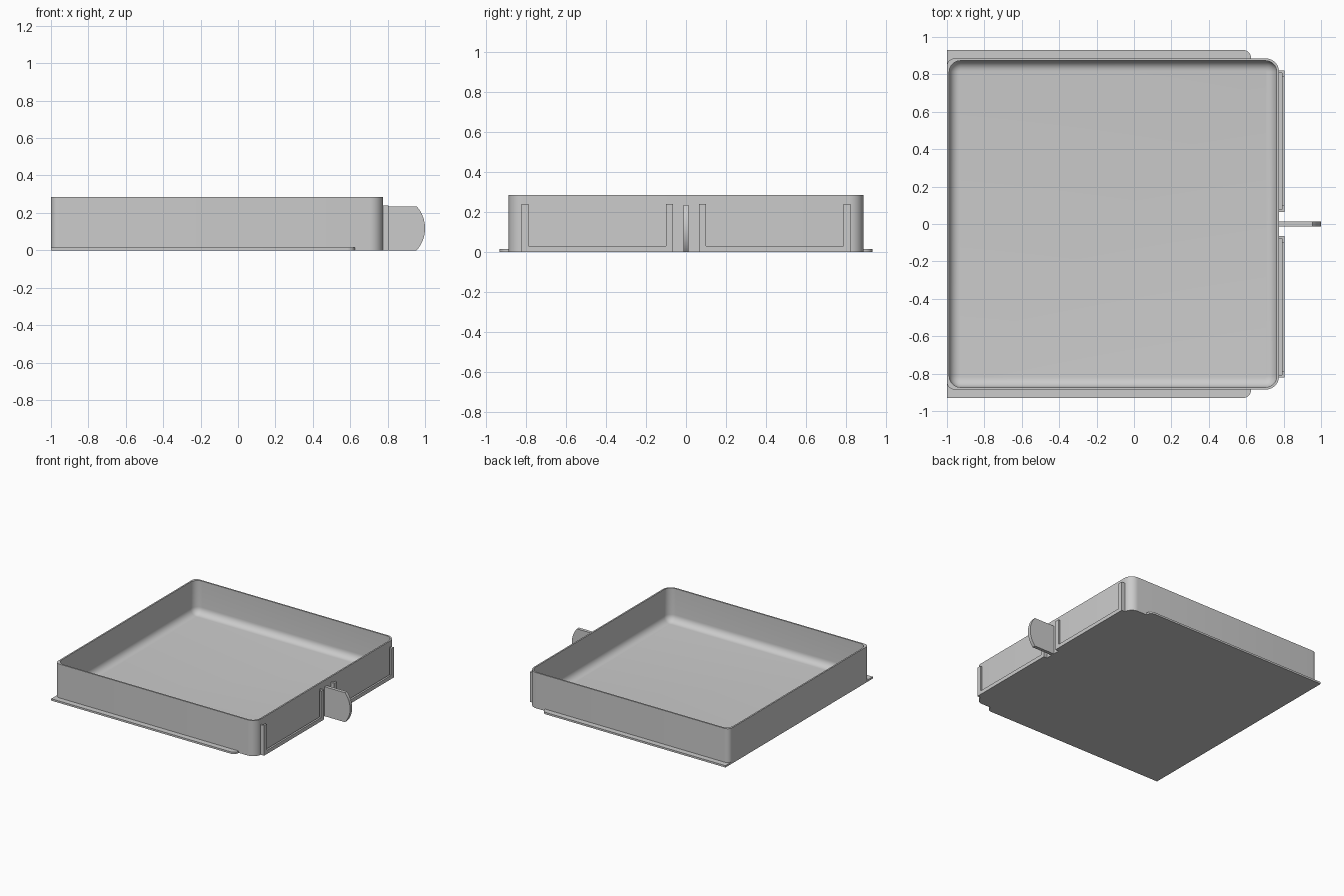
import bpy
import bmesh
from math import sin, cos, pi, radians, asin

if "Cube" in bpy.data.objects:
    bpy.data.objects.remove(bpy.data.objects["Cube"], do_unlink=True)

GREY = (0.6, 0.6, 0.6, 1.0)
mat = bpy.data.materials.new("light grey plastic")
mat.use_nodes = True
mat.diffuse_color = GREY
mat.node_tree.nodes["Principled BSDF"].inputs["Base Color"].default_value = GREY

# Main dimensions
BACK, FRONT, HALF, HEIGHT = -1.0, 0.775, 0.885, 0.285
WALL, FLOOR, COVE = 0.012, 0.02, 0.055


def finish(name, bm):
    bmesh.ops.recalc_face_normals(bm, faces=bm.faces)
    mesh = bpy.data.meshes.new(name)
    bm.to_mesh(mesh)
    bm.free()
    mesh.materials.append(mat)
    for poly in mesh.polygons:
        poly.use_smooth = True
    mesh.set_sharp_from_angle(angle=radians(32))
    obj = bpy.data.objects.new(name, mesh)
    bpy.context.collection.objects.link(obj)
    return obj


def arc(cx, cy, r, start, end, steps=8):
    angles = [start + (end - start) * i / steps for i in range(steps + 1)]
    return [(cx + r * cos(a), cy + r * sin(a)) for a in angles]


def prism(name, outline, to_3d, low, high):
    """Extrude a 2D outline between two depths."""
    bm = bmesh.new()
    a, b = [[bm.verts.new(to_3d(u, v, d)) for u, v in outline] for d in (low, high)]
    bm.faces.new(a)
    bm.faces.new(b)
    for i in range(len(a)):
        j = (i + 1) % len(a)
        bm.faces.new((a[i], a[j], b[j], b[i]))
    return finish(name, bm)


def box(name, x, y, z):
    rect = [(x[0], y[0]), (x[1], y[0]), (x[1], y[1]), (x[0], y[1])]
    return prism(name, rect, lambda u, v, d: (u, v, d), *z)


def tray_ring(inset, r_front, r_back):
    x0, x1, y = BACK + inset, FRONT - inset, HALF - inset
    f, b = r_front, r_back
    return (arc(x1 - f, y - f, f, 0, pi / 2) + arc(x0 + b, y - b, b, pi / 2, pi)
            + arc(x0 + b, b - y, b, pi, 1.5 * pi) + arc(x1 - f, f - y, f, 1.5 * pi, 2 * pi))


# Tray: outer wall, rim, inner wall and coved floor in one skin
levels = [(0, 0, 0.07, 0.04), (HEIGHT, 0, 0.07, 0.04), (HEIGHT, WALL, 0.06, 0.06)]
for i in range(9):
    a = i / 8 * pi / 2
    shift = COVE * (1 - cos(a))
    radius = 0.06 - shift
    levels.append((FLOOR + COVE * (1 - sin(a)), WALL + shift, radius, radius))
bm = bmesh.new()
rings = [[bm.verts.new((x, y, z)) for x, y in tray_ring(inset, f, b)]
         for z, inset, f, b in levels]
for lower, upper in zip(rings, rings[1:]):
    for i in range(len(lower)):
        j = (i + 1) % len(lower)
        bm.faces.new((lower[i], lower[j], upper[j], upper[i]))
bm.faces.new(rings[0])
bm.faces.new(rings[-1])
finish("tray", bm)

for side, label in ((1, "left"), (-1, "right")):
    # Side runner along the bottom edge, rounded at its front end
    runner = [(BACK, 0.84), (0.625, 0.84)] + arc(0.585, 0.89, 0.04, 0, pi / 2) + [(BACK, 0.93)]
    prism(label + "_runner", runner, lambda u, v, d: (u, side * v, d), 0, 0.015)

    # Label holder: U-shaped lip standing off the wall on a thin spacer
    y0, y1, top = 0.065, 0.82, 0.24

    def holder(part, width, base, x):
        u_shape = [(y0, 0), (y1, 0), (y1, top), (y1 - width, top), (y1 - width, base),
                   (y0 + width, base), (y0 + width, top), (y0, top)]
        prism(label + part, u_shape, lambda u, v, d: (d, side * u, v), *x)

    holder("_label_spacer", 0.012, 0.012, (FRONT - 0.004, 0.79))
    holder("_label_lip", 0.035, 0.03, (0.79, 0.805))

# Flat upright pull tab with a curved front edge
half_h, radius = 0.1175, 0.176
swing = asin(half_h / radius)
tab = [(FRONT - 0.004, 2 * half_h), (FRONT - 0.004, 0)]
tab += arc(1 - radius, half_h, radius, -swing, swing, 16)
prism("pull_tab", tab, lambda u, v, d: (u, d, v), -0.013, 0.013)
